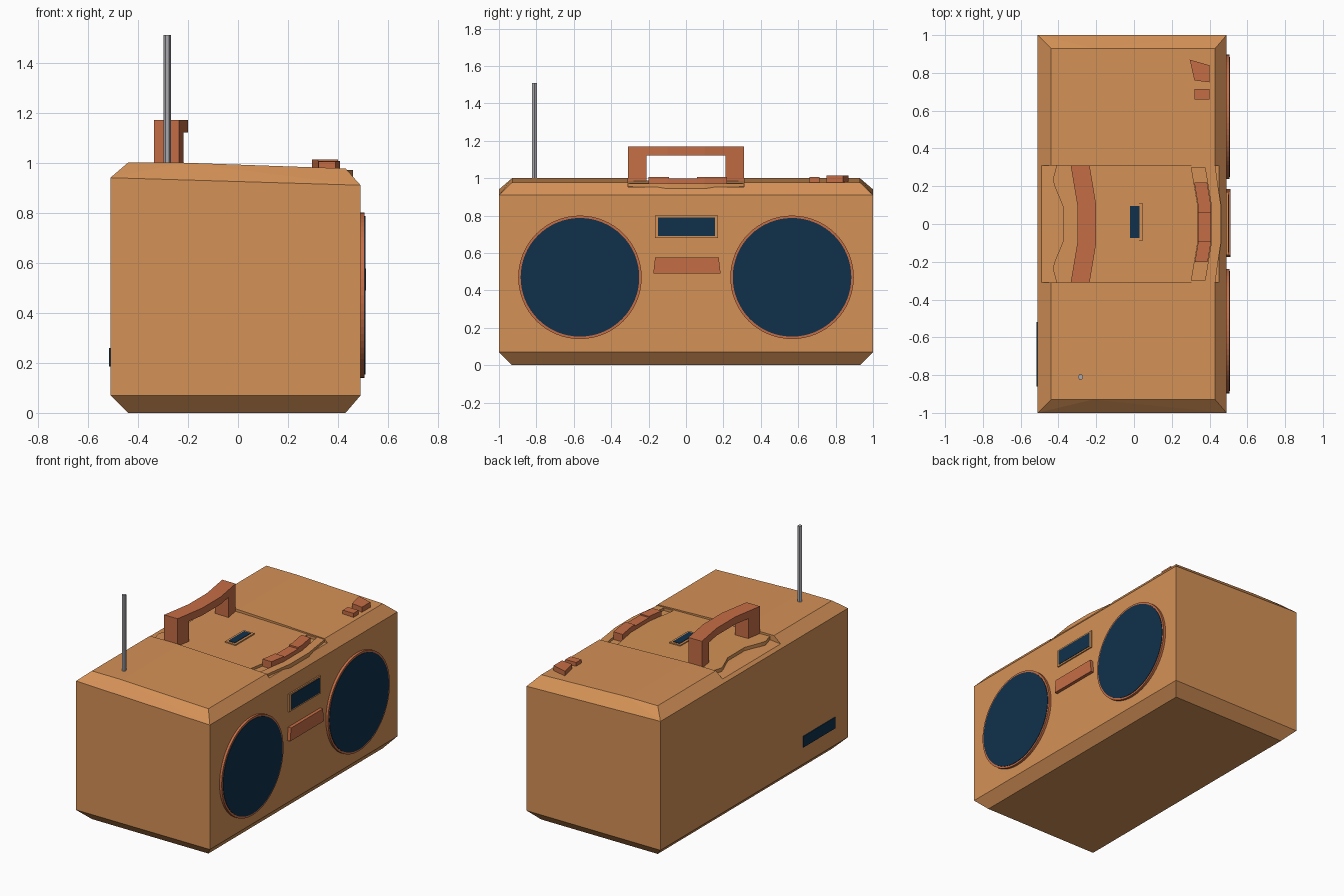
import bpy, bmesh, math

if "Cube" in bpy.data.objects:
    bpy.data.objects.remove(bpy.data.objects["Cube"])


def material(name, rgb):
    m = bpy.data.materials.new(name)
    m.diffuse_color = (*rgb, 1)
    m.use_nodes = True
    m.node_tree.nodes["Principled BSDF"].inputs["Base Color"].default_value = m.diffuse_color
    return m


TAN = material("tan_plastic", (0.66, 0.285, 0.095))
RUST = material("rust_plastic", (0.56, 0.155, 0.06))
NAVY = material("navy_mesh", (0.005, 0.03, 0.07))
GREY = material("grey_metal", (0.40, 0.40, 0.43))


def finish(name, bm, mat):
    bmesh.ops.recalc_face_normals(bm, faces=bm.faces[:])
    me = bpy.data.meshes.new(name)
    bm.to_mesh(me)
    bm.free()
    ob = bpy.data.objects.new(name, me)
    bpy.context.collection.objects.link(ob)
    if mat:
        me.materials.append(mat)
    return ob


def add_prism(bm, outline, lo, hi, axis):
    """Extrude a 2D outline along an axis; hi may be a function of (u, v)."""
    place = {"x": lambda u, v, w: (w, u, v),
             "y": lambda u, v, w: (u, w, v),
             "z": lambda u, v, w: (u, v, w)}[axis]
    top = hi if callable(hi) else (lambda u, v: hi)
    a = [bm.verts.new(place(u, v, lo)) for u, v in outline]
    b = [bm.verts.new(place(u, v, top(u, v))) for u, v in outline]
    bm.faces.new(a)
    bm.faces.new(b)
    n = len(a)
    for i in range(n):
        j = (i + 1) % n
        bm.faces.new((a[i], a[j], b[j], b[i]))


def prism(name, outline, lo, hi, axis, mat):
    bm = bmesh.new()
    add_prism(bm, outline, lo, hi, axis)
    return finish(name, bm, mat)


def rect(u0, u1, v0, v1):
    return [(u0, v0), (u1, v0), (u1, v1), (u0, v1)]


def circle(cu, cv, r, n=64):
    return [(cu + r * math.cos(2 * math.pi * i / n),
             cv + r * math.sin(2 * math.pi * i / n)) for i in range(n)]


def cut(ob, cutter):
    cutter.hide_render = True
    cutter.display_type = "WIRE"
    mod = ob.modifiers.new("cut", "BOOLEAN")
    mod.operation = "DIFFERENCE"
    mod.solver = "EXACT"
    mod.object = cutter


def bow(y):
    """Forward bow of the curved handle and button strip."""
    a = abs(y)
    if a < 0.1:
        return 0.035
    return 0.035 * (0.31 - a) / 0.21


def strip(x0, width, y0, y1):
    """Bowed band outline between two y positions."""
    ys = [y0] + [y for y in (-0.21, -0.1, 0.1, 0.21) if y0 + 1e-4 < y < y1 - 1e-4] + [y1]
    return [(x0 + bow(y), y) for y in ys] + [(x0 + width + bow(y), y) for y in reversed(ys)]


# Body: chamfered box with a forward-sloping top
bm = bmesh.new()
for s in (-1, 1):
    for x, y, z in ((-0.44, 0.93, 0), (0.43, 0.93, 0), (-0.51, 1, 0.07), (0.49, 1, 0.07),
                    (0.49, 1, 0.91), (-0.51, 1, 0.94), (-0.44, 0.93, 1),
                    (-0.22, 0.93, 1), (0.43, 0.93, 0.977)):
        bm.verts.new((x, s * y, z))
bmesh.ops.convex_hull(bm, input=bm.verts[:])
bmesh.ops.dissolve_limit(bm, angle_limit=0.01, verts=bm.verts[:], edges=bm.edges[:])
body = finish("body", bm, TAN)

# Recess across the top
recess = [(-0.49, 0.957), (-0.40, 0.965), (0.40, 0.955), (0.6, 0.95), (0.6, 1.1), (-0.49, 1.1)]
cut(body, prism("recess_cutter", recess, -0.31, 0.31, "y", None))


# Top panel with bowed front edge and scooped back edge
def panel_top(x, y=0):
    return 0.988 - 0.02 * (x + 0.42)


half_edge = [(0.46, 0.1), (0.445, 0.2), (0.43, 0.309), (-0.41, 0.309),
             (-0.43, 0.235), (-0.42, 0.2), (-0.375, 0.09)]
panel_outline = half_edge + [(x, -y) for x, y in reversed(half_edge)]
panel = prism("top_panel", panel_outline, 0.93, panel_top, "z", TAN)
cut(panel, prism("slot_cutter", strip(0.302, 0.072, -0.3, 0.3), 0.955, 1.1, "z", None))

# Buttons in the slot
for y0, y1, top in ((-0.2, -0.09, 1.005), (-0.09, 0.06, 0.997), (0.06, 0.22, 1.007)):
    prism("slot_button", strip(0.304, 0.068, y0, y1), 0.95, top, "z", RUST)

# Small display on the top panel
prism("top_display_frame", rect(-0.035, 0.045, -0.09, 0.11), 0.96, 0.987, "z", TAN)
prism("top_display", rect(-0.02, 0.03, -0.075, 0.095), 0.98, 0.99, "z", NAVY)

# Corner buttons
prism("corner_button_large", [(0.295, 0.87), (0.40, 0.84), (0.40, 0.75), (0.32, 0.76)],
      0.96, 1.013, "z", RUST)
prism("corner_button_small", rect(0.32, 0.40, 0.66, 0.715), 0.96, 1.006, "z", RUST)

# Carry handle: bowed grip on two legs
bm = bmesh.new()
add_prism(bm, strip(-0.335, 0.10, -0.31, 0.31), 1.12, 1.17, "z")
for y0, y1 in ((-0.309, -0.21), (0.21, 0.309)):
    add_prism(bm, strip(-0.335, 0.10, y0, y1), 0.95, 1.12, "z")
finish("handle", bm, RUST)

# Antenna
prism("antenna", circle(-0.283, -0.81, 0.0145, 6), 0.97, 1.51, "z", GREY)

# Speakers
for cy in (-0.567, 0.567):
    prism("speaker_ring", circle(cy, 0.47, 0.33), 0.48, 0.506, "x", RUST)
    prism("speaker_mesh", circle(cy, 0.47, 0.317), 0.5, 0.509, "x", NAVY)

# Front display and tape button
prism("display_frame", rect(-0.165, 0.17, 0.68, 0.80), 0.48, 0.499, "x", TAN)
prism("display", rect(-0.15, 0.155, 0.69, 0.79), 0.493, 0.502, "x", NAVY)
prism("tape_button", [(-0.175, 0.49), (0.185, 0.49), (0.175, 0.577), (-0.165, 0.577)],
      0.48, 0.512, "x", RUST)

# Rear socket plate
prism("rear_plate", rect(-0.86, -0.52, 0.185, 0.26), -0.515, -0.508, "x", NAVY)
